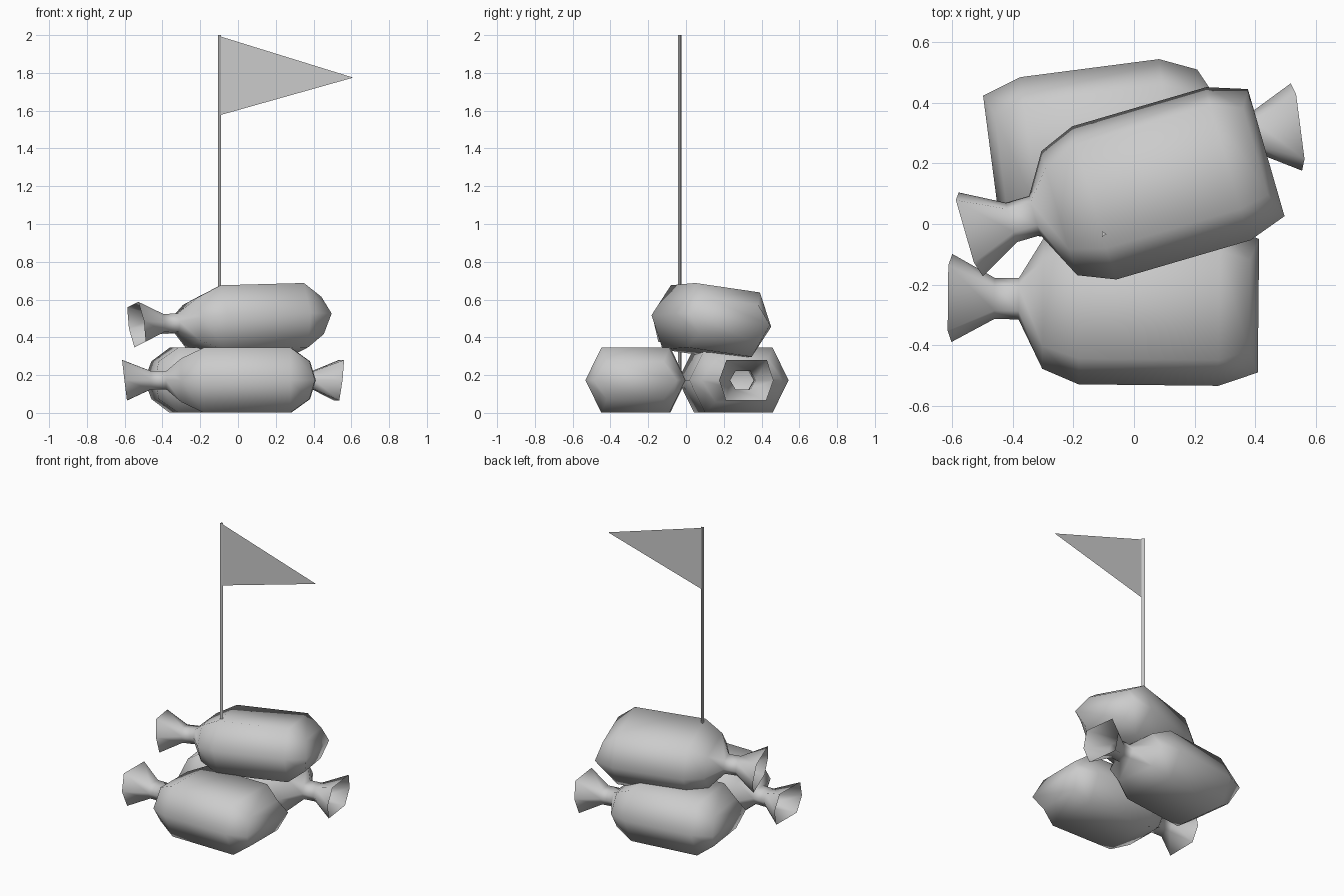
import bpy
import bmesh
import math

default = bpy.data.objects.get("Cube")
if default:
    bpy.data.objects.remove(default, do_unlink=True)

# One plain grey for everything
grey = bpy.data.materials.new("plain_grey")
grey.use_nodes = True
grey.diffuse_color = (0.6, 0.6, 0.6, 1)
grey.node_tree.nodes["Principled BSDF"].inputs["Base Color"].default_value = (0.6, 0.6, 0.6, 1)


def finish(name, bm, smooth):
    mesh = bpy.data.meshes.new(name)
    for face in bm.faces:
        face.smooth = smooth
    bm.to_mesh(mesh)
    bm.free()
    mesh.materials.append(grey)
    obj = bpy.data.objects.new(name, mesh)
    bpy.context.collection.objects.link(obj)
    return obj


# Sack rings from the open mouth to the folded end:
# x, half width at the side points, half width at the corners, half height
RINGS = [
    (-0.60, 0.145, 0.108, 0.107),
    (-0.46, 0.068, 0.040, 0.048),
    (-0.38, 0.068, 0.040, 0.048),
    (-0.30, 0.215, 0.140, 0.115),
    (-0.18, 0.265, 0.180, 0.172),
    (0.28, 0.265, 0.180, 0.172),
]


def sack(name, location, rotation):
    bm = bmesh.new()
    rings = []
    for i, (x, side, corner, h) in enumerate(RINGS):
        lean = 0.12 if i == 0 else 0.0     # mouth leans outward at the top
        y0 = 0.015 if i < 3 else 0.0       # neck sits slightly off centre
        outline = [(side, 0), (corner, h), (-corner, h), (-side, 0), (-corner, -h), (corner, -h)]
        rings.append([bm.verts.new((x - lean * z, y + y0, z)) for y, z in outline])
    # Folded end: side points reach further out than the corners
    end = [(0.41, 0.22, 0), (0.38, 0.15, 0.10), (0.38, -0.15, 0.10),
           (0.41, -0.22, 0), (0.38, -0.15, -0.10), (0.38, 0.15, -0.10)]
    rings.append([bm.verts.new(p) for p in end])
    for a, b in zip(rings, rings[1:]):
        for k in range(6):
            n = (k + 1) % 6
            bm.faces.new((a[k], b[k], b[n], a[n]))
    last = rings[-1]
    bm.faces.new((last[0], last[1], last[2], last[3]))
    bm.faces.new((last[3], last[4], last[5], last[0]))
    bmesh.ops.recalc_face_normals(bm, faces=bm.faces)
    obj = finish(name, bm, True)
    obj.location = location
    obj.rotation_euler = [math.radians(a) for a in rotation]


sack("front_sack", (0, -0.265, 0.173), (0, 0, -0.6))
sack("back_sack", (-0.062, 0.257, 0.173), (0, 0, 187.4))
sack("top_sack", (0.042, 0.12, 0.485), (-8, -1.5, 16.3))

# Three-sided flag pole
bm = bmesh.new()
base = [bm.verts.new(p) for p in ((-0.106, -0.043, 0.2), (-0.09, -0.033, 0.2), (-0.106, -0.023, 0.2))]
face = bm.faces.new(base)
lifted = bmesh.ops.extrude_face_region(bm, geom=[face])["geom"]
bmesh.ops.translate(bm, vec=(0, 0, 1.8), verts=[v for v in lifted if isinstance(v, bmesh.types.BMVert)])
bmesh.ops.recalc_face_normals(bm, faces=bm.faces)
finish("flag_pole", bm, False)

# Pennant
bm = bmesh.new()
bm.faces.new([bm.verts.new(p) for p in ((-0.1, -0.033, 1.575), (0.61, -0.033, 1.775), (-0.1, -0.033, 1.995))])
finish("flag", bm, False)
